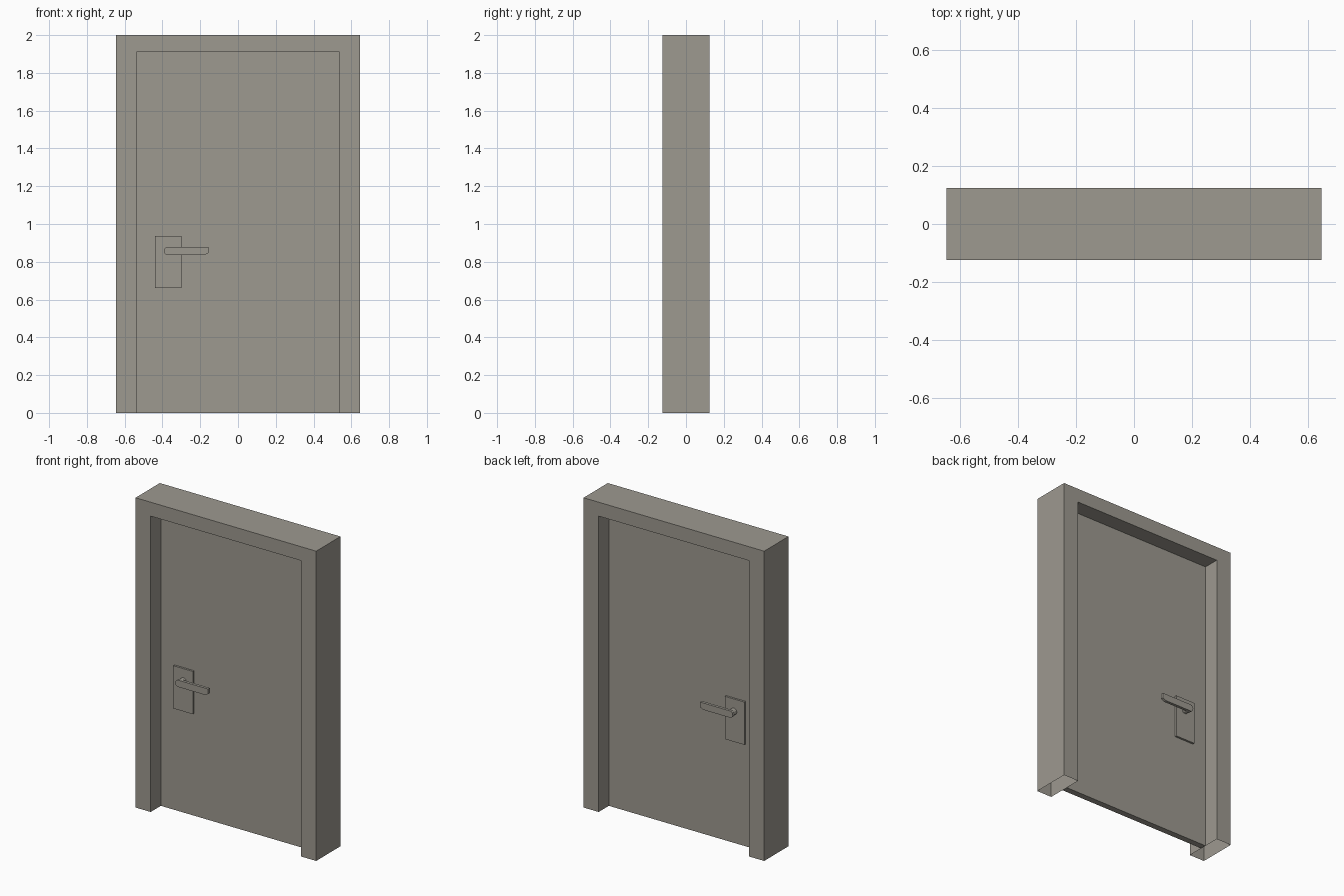
import bpy, bmesh, math
from mathutils import Matrix

if "Cube" in bpy.data.objects:
    bpy.data.objects.remove(bpy.data.objects["Cube"])

# one flat warm grey for everything
grey = bpy.data.materials.new("warm_grey")
grey.diffuse_color = (0.337, 0.319, 0.279, 1)
grey.use_nodes = True
grey.node_tree.nodes["Principled BSDF"].inputs["Base Color"].default_value = grey.diffuse_color

W, H, D = 0.645, 2.0, 0.124        # frame half width, height, half depth
OW, OH = 0.537, 1.91               # opening half width and height
DOOR = 0.02                        # door half thickness


def finish(name, bm):
    bmesh.ops.recalc_face_normals(bm, faces=bm.faces)
    mesh = bpy.data.meshes.new(name)
    bm.to_mesh(mesh)
    bm.free()
    mesh.materials.append(grey)
    obj = bpy.data.objects.new(name, mesh)
    bpy.context.collection.objects.link(obj)
    return obj


def extrude_profile(name, points, y0, y1, open_bottom=False):
    """Extrude an (x, z) outline along y."""
    bm = bmesh.new()
    face = bm.faces.new([bm.verts.new((x, y0, z)) for x, z in points])
    ext = bmesh.ops.extrude_face_region(bm, geom=[face], use_keep_orig=True)
    verts = [g for g in ext["geom"] if isinstance(g, bmesh.types.BMVert)]
    bmesh.ops.translate(bm, verts=verts, vec=(0, y1 - y0, 0))
    bmesh.ops.recalc_face_normals(bm, faces=bm.faces)
    if open_bottom:
        low = [f for f in bm.faces if all(v.co.z < 1e-5 for v in f.verts)]
        bmesh.ops.delete(bm, geom=low, context='FACES')
    return finish(name, bm)


def rect(x0, x1, z0, z1):
    return [(x0, z0), (x1, z0), (x1, z1), (x0, z1)]


# frame: hollow arch, open underneath the jambs
extrude_profile("door_frame",
                [(-W, 0), (-W, H), (W, H), (W, 0),
                 (OW, 0), (OW, OH), (-OW, OH), (-OW, 0)],
                -D, D, open_bottom=True)

# door leaf
extrude_profile("door_leaf", rect(-OW, OW, 0, OH), -DOOR, DOOR)

# lever outline: rounded at the spindle, clipped at the tip
lever = [(-0.378, 0.835), (-0.178, 0.835), (-0.157, 0.846), (-0.157, 0.879),
         (-0.378, 0.879), (-0.388, 0.870), (-0.391, 0.857), (-0.388, 0.844)]

# handle set on both sides
for side, s in (("front", -1), ("back", 1)):
    extrude_profile(side + "_handle_plate", rect(-0.44, -0.30, 0.66, 0.936),
                    s * DOOR, s * 0.033)
    extrude_profile(side + "_lever", lever, s * 0.063, s * 0.081)
    bm = bmesh.new()
    bmesh.ops.create_cone(bm, cap_ends=True, segments=12, radius1=0.021,
                          radius2=0.021, depth=0.032)
    bmesh.ops.transform(bm, verts=bm.verts,
                        matrix=Matrix.Translation((-0.366, s * 0.048, 0.857))
                        @ Matrix.Rotation(math.pi / 2, 4, 'X'))
    finish(side + "_spindle", bm)
